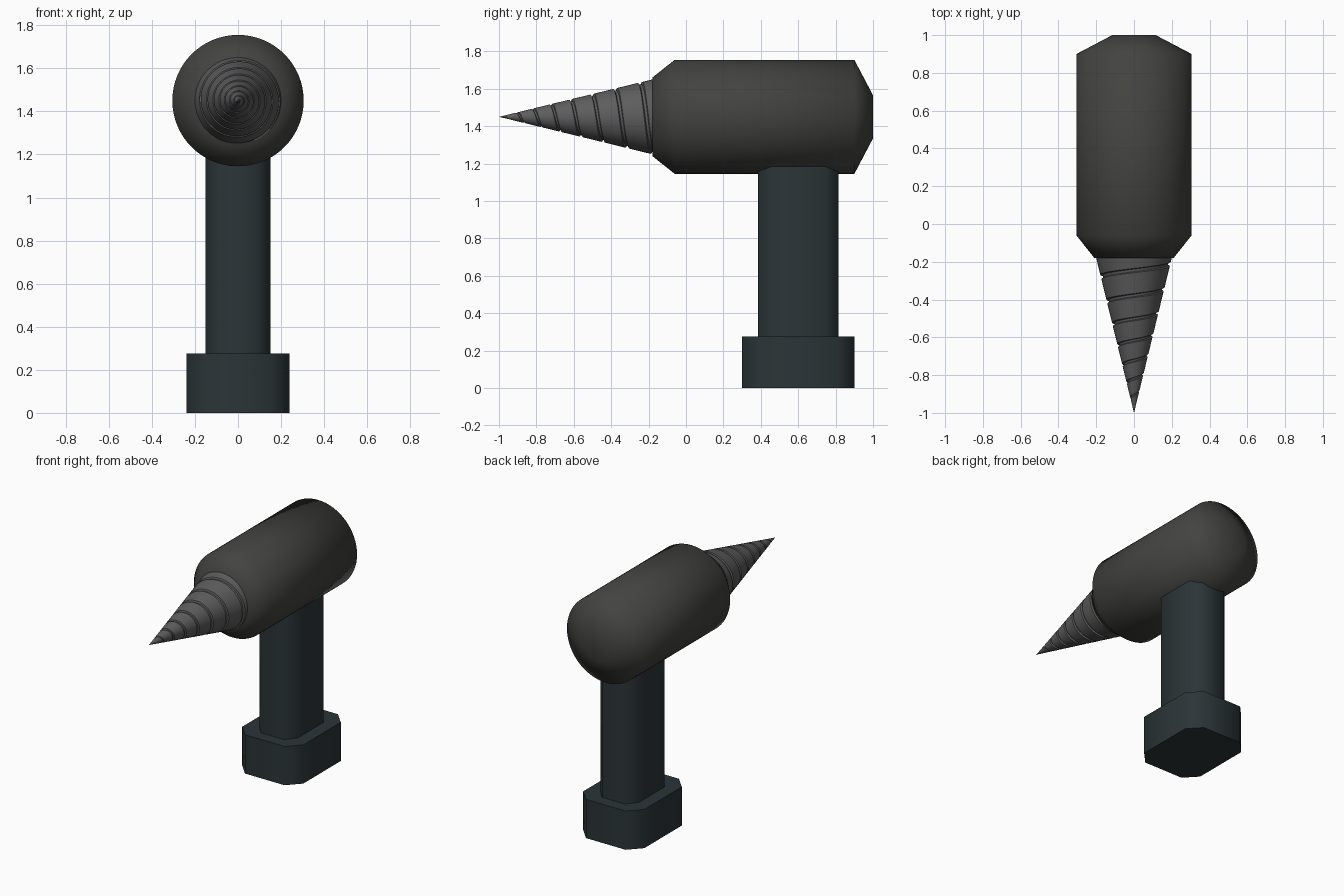
import bpy, bmesh
from math import pi, sin, cos, radians

if "Cube" in bpy.data.objects:
    bpy.data.objects.remove(bpy.data.objects["Cube"])

AXIS_Z = 1.45
BODY_R = 0.305


def finish(name, bm, color, angle):
    bmesh.ops.recalc_face_normals(bm, faces=bm.faces)
    mesh = bpy.data.meshes.new(name)
    bm.to_mesh(mesh)
    bm.free()
    obj = bpy.data.objects.new(name, mesh)
    bpy.context.collection.objects.link(obj)
    mat = bpy.data.materials.new(name + "_material")
    mat.diffuse_color = (*color, 1)
    mat.use_nodes = True
    mat.node_tree.nodes["Principled BSDF"].inputs["Base Color"].default_value = mat.diffuse_color
    mesh.materials.append(mat)
    bpy.ops.object.select_all(action='DESELECT')
    obj.select_set(True)
    bpy.context.view_layer.objects.active = obj
    bpy.ops.object.shade_smooth_by_angle(angle=radians(angle))
    return obj


def lathe_y(name, profile, color, angle, n=64):
    """Revolve (radius, y) pairs about the tool axis, capping both ends."""
    bm = bmesh.new()
    rings = [[bm.verts.new((r * cos(2 * pi * i / n), y, AXIS_Z + r * sin(2 * pi * i / n)))
              for i in range(n)] for r, y in profile]
    for a, b in zip(rings, rings[1:]):
        for i in range(n):
            j = (i + 1) % n
            bm.faces.new((a[i], a[j], b[j], b[i]))
    bm.faces.new(rings[0])
    bm.faces.new(rings[-1])
    return finish(name, bm, color, angle)


def octagon_prism(name, hx, y0, y1, z0, z1, cx, cy, color):
    """Upright block with chamfered vertical corners."""
    bm = bmesh.new()
    mid, hy = (y0 + y1) / 2, (y1 - y0) / 2
    quarter = [(hx, hy - cy), (hx - cx, hy)]
    pts = (quarter + [(-x, y) for x, y in reversed(quarter)]
           + [(-x, -y) for x, y in quarter] + [(x, -y) for x, y in reversed(quarter)])
    face = bm.faces.new([bm.verts.new((x, mid + y, z0)) for x, y in pts])
    ext = bmesh.ops.extrude_face_region(bm, geom=[face], use_keep_orig=True)
    top = [g for g in ext["geom"] if isinstance(g, bmesh.types.BMVert)]
    bmesh.ops.translate(bm, verts=top, vec=(0, 0, z1 - z0))
    return finish(name, bm, color, 50)


def drill_bit(name, color, n=48, turns=9):
    """Cone with a spiral groove, tightening towards the tip."""
    bm = bmesh.new()
    section = [(0, 0), (0.03, 0.011), (0.13, 0.011), (0.17, 0), (0.6, 0), (1, 0)]

    def point(step, off, depth):
        t = step / n + off
        y = min(-0.18, max(-1.0, -0.2 - 0.14 * t + 0.0045 * t * t))
        cone_r = 0.2 * (1 + y) / 0.82
        r = max(0, cone_r - depth * min(1, cone_r / 0.06))
        a = 2 * pi * step / n
        return bm.verts.new((r * cos(a), y, AXIS_Z + r * sin(a)))

    rows = [[point(s, o, d) for o, d in section] for s in range(-2 * n, turns * n + 1)]
    for a, b in zip(rows, rows[1:]):
        for k in range(len(section) - 1):
            bm.faces.new((a[k], a[k + 1], b[k + 1], b[k]))
    # merge neighbouring turns and the parts clamped to the cone's ends
    bmesh.ops.remove_doubles(bm, verts=bm.verts, dist=0.0002)
    bmesh.ops.delete(bm, geom=[f for f in bm.faces if f.calc_area() < 1e-9], context='FACES')
    return finish(name, bm, color, 30)


BODY = (0.055, 0.057, 0.051)
GRIP = (0.024, 0.035, 0.039)
METAL = (0.11, 0.11, 0.11)

# motor housing with tapered front and back
lathe_y("motor_housing", [(0.21, -0.18), (BODY_R, -0.06), (BODY_R, 0.9), (0.115, 1.0)], BODY, 70)

# spiral bit
drill_bit("spiral_bit", METAL)

# grip, running up into the housing
octagon_prism("grip", 0.15, 0.385, 0.815, 0.2, 1.25, 0.06, 0.07, GRIP)

# battery block at the foot
octagon_prism("battery_base", 0.24, 0.3, 0.9, 0.0, 0.275, 0.085, 0.09, GRIP)
